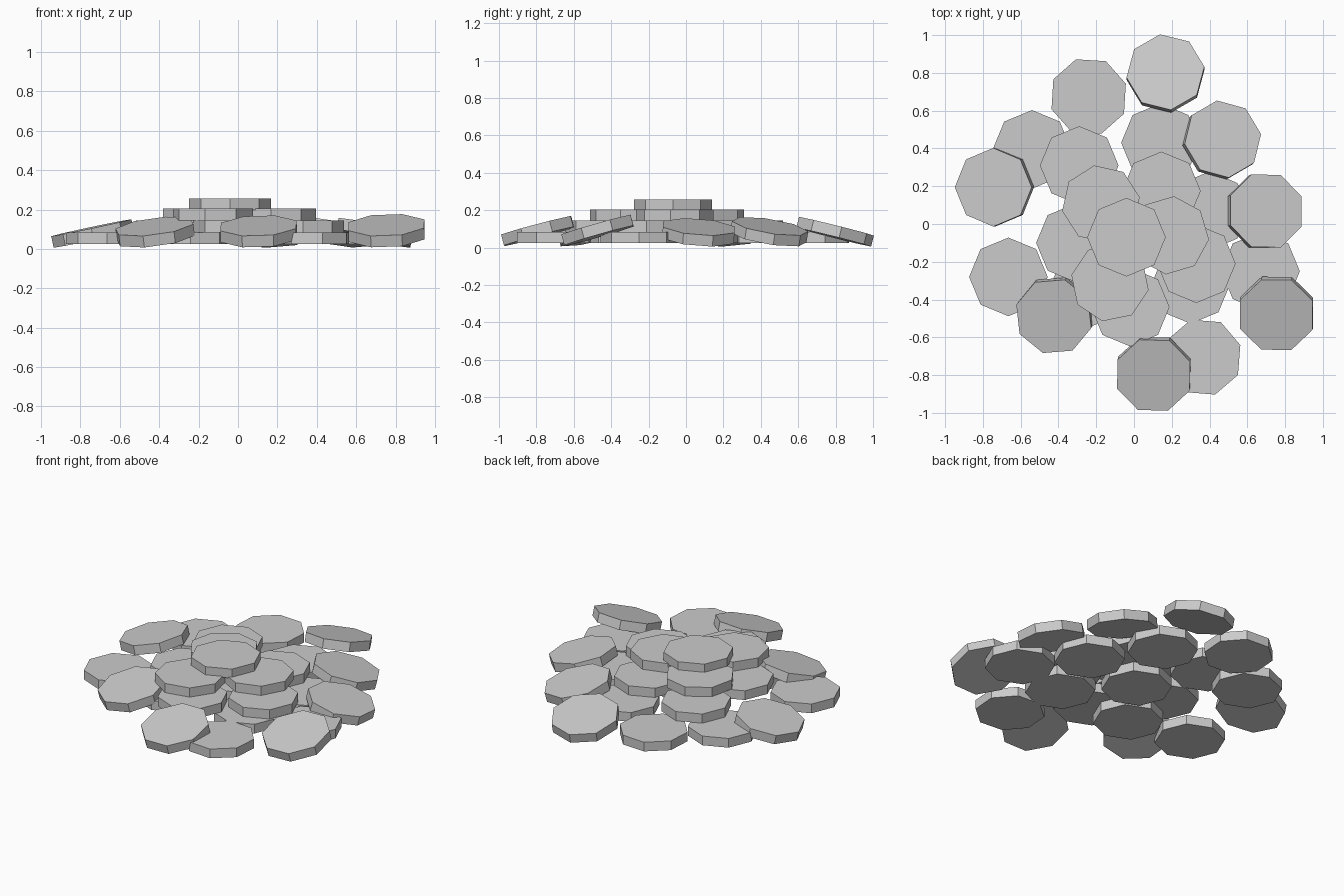
import bpy
import math
from mathutils import Matrix, Vector

if "Cube" in bpy.data.objects:
    bpy.data.objects.remove(bpy.data.objects["Cube"], do_unlink=True)

RADIUS = 0.208
THICK = 0.06

grey = bpy.data.materials.new("plain_grey")
grey.use_nodes = True
colour = (0.6, 0.6, 0.6, 1)
grey.diffuse_color = colour
grey.node_tree.nodes["Principled BSDF"].inputs["Base Color"].default_value = colour


def disc(name, x, y, z, turn=0, lean=0, tilt=0):
    """Eight-sided disc; its top tips towards the heading `lean` by `tilt` degrees."""
    bpy.ops.mesh.primitive_cylinder_add(vertices=8, radius=RADIUS, depth=THICK)
    ob = bpy.context.object
    ob.name = name
    heading = math.radians(lean)
    axis = Vector((-math.sin(heading), math.cos(heading), 0))
    ob.matrix_world = (Matrix.Translation((x, y, z))
                       @ Matrix.Rotation(math.radians(tilt), 4, axis)
                       @ Matrix.Rotation(math.radians(turn), 4, 'Z'))
    ob.data.materials.append(grey)


# Flat stacked layers: centre height, then x, y and turn of every disc
layers = {
    "bottom_disc": (0.054, [(-0.02, 0, 0), (0.40, 0.07, 0), (0.14, 0.43, 0),
                            (0.30, -0.32, 0), (-0.24, -0.34, 0), (-0.54, 0.395, 0),
                            (-0.665, -0.28, 0), (0.67, -0.25, 0),
                            (-0.24, 0.675, 19), (0.365, -0.705, 18)]),
    "second_disc": (0.114, [(-0.29, 0.31, 0), (0.145, 0.175, 0), (0.33, -0.21, 0),
                            (-0.02, -0.44, 0), (-0.31, -0.10, 0)]),
    "third_disc": (0.174, [(-0.175, 0.105, 10), (0.19, -0.06, -6), (-0.127, -0.31, 34)]),
    "top_disc": (0.227, [(-0.04, -0.07, 0)]),
}
for name, (z, spots) in layers.items():
    for i, (x, y, turn) in enumerate(spots):
        disc(f"{name}_{i + 1}", x, y, z, turn)

# Outer discs leaning on the pile: x, y, turn, heading, tilt
leaning = [
    (0.167, 0.797, 8, 95, 14),
    (0.465, 0.445, 8, 40, 14),
    (0.693, 0.067, 22, 20, 13),
    (0.755, -0.473, 22, 262, 16),
    (0.105, -0.793, 21, 262, 15),
    (-0.421, -0.483, 28, 240, 14),
    (-0.739, 0.195, 0, 185, 12),
]
for i, (x, y, turn, heading, tilt) in enumerate(leaning):
    z = 0.005 + RADIUS * math.sin(math.radians(tilt)) + THICK / 2
    disc(f"leaning_disc_{i + 1}", x, y, z, turn, heading, tilt)
